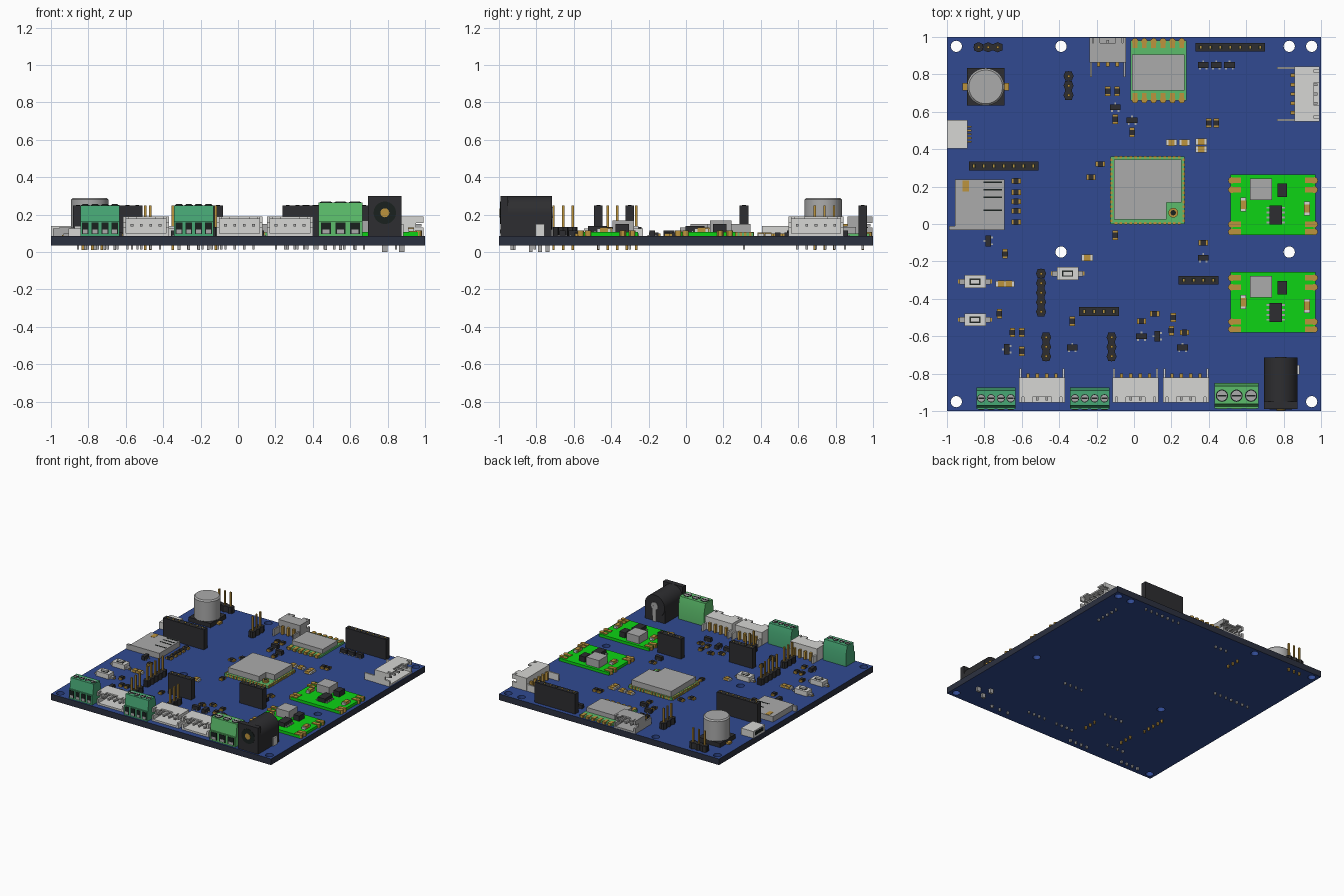
import bpy, bmesh, math
from mathutils import Matrix, Vector

cube = bpy.data.objects.get("Cube")
if cube:
    bpy.data.objects.remove(cube, do_unlink=True)

TOP, UNDER = 0.085, 0.035      # board faces
PITCH = 0.053                  # pin spacing
COLOURS = {
    "board blue": (.19, .29, .57), "edge slate": (.17, .19, .25),
    "black plastic": (.18, .18, .19), "metal grey": (.67, .67, .67),
    "pale plastic": (.84, .84, .83), "gold": (.74, .58, .24),
    "terminal teal": (.28, .66, .46), "leaf green": (.36, .74, .42),
    "bright green": (.05, .83, .08), "dark opening": (.10, .13, .12)}
BLUE, EDGE, BLACK, METAL, PALE, GOLD, TEAL, LEAF, BRIGHT, DARK = range(10)


def linear(c):
    return ((c + .055) / 1.055) ** 2.4


materials = []
for label, rgb in COLOURS.items():
    m = bpy.data.materials.new(label)
    m.use_nodes = True
    m.diffuse_color = [linear(c) for c in rgb] + [1]
    m.node_tree.nodes["Principled BSDF"].inputs["Base Color"].default_value = m.diffuse_color
    materials.append(m)
made = []


class Part:
    """A named object assembled from simple solids."""
    def __init__(self, name, x=0, y=0, turn=0):
        self.name, self.x, self.y, self.turn = name, x, y, turn
        self.bm = bmesh.new()

    def paint(self, verts, mat):
        for f in {f for v in verts for f in v.link_faces}:
            f.material_index = mat

    def box(self, mat, x, y, w, d, low, high):
        mx = Matrix.Translation((x, y, (low + high) / 2)) @ Matrix.Diagonal((w, d, high - low, 1))
        self.paint(bmesh.ops.create_cube(self.bm, size=1, matrix=mx)["verts"], mat)

    def rod(self, mat, x, y, r, low, high, sides=24, top=None):
        mx = Matrix.Translation((x, y, (low + high) / 2))
        self.paint(bmesh.ops.create_cone(
            self.bm, cap_ends=True, segments=sides, radius1=r, radius2=top or r,
            depth=high - low, matrix=mx)["verts"], mat)

    def barrel(self, mat, x, z, r, front, back):
        mx = Matrix.Translation((x, (front + back) / 2, z)) @ Matrix.Rotation(math.pi / 2, 4, "X")
        self.paint(bmesh.ops.create_cone(
            self.bm, cap_ends=True, segments=32, radius1=r, radius2=r,
            depth=back - front, matrix=mx)["verts"], mat)

    def profile(self, mat, points, width):
        """Side outline in y and z, extruded along x."""
        face = self.bm.faces.new([self.bm.verts.new((-width / 2, y, z)) for y, z in points])
        out = bmesh.ops.extrude_face_region(self.bm, geom=[face])["geom"]
        verts = [g for g in out if isinstance(g, bmesh.types.BMVert)]
        bmesh.ops.translate(self.bm, verts=verts, vec=Vector((width, 0, 0)))
        self.paint(verts + list(face.verts), mat)

    def done(self):
        bmesh.ops.recalc_face_normals(self.bm, faces=self.bm.faces)
        mesh = bpy.data.meshes.new(self.name)
        self.bm.to_mesh(mesh)
        self.bm.free()
        for m in materials:
            mesh.materials.append(m)
        ob = bpy.data.objects.new(self.name, mesh)
        ob.location = (self.x, self.y, 0)
        ob.rotation_euler.z = math.radians(self.turn)
        bpy.context.collection.objects.link(ob)
        made.append(ob)
        return ob


def spread(n, pitch=PITCH):
    return [(i - (n - 1) / 2) * pitch for i in range(n)]


# Circuit board with mounting holes
p = Part("circuit_board")
p.box(BLUE, 0, 0, 2, 2, UNDER, TOP)
for f in p.bm.faces:
    if abs(f.normal.z) < .5:
        f.material_index = EDGE
board = p.done()
p = Part("hole_cutter")
for x, y in [(-.95, .95), (-.39, .95), (.83, .95), (.95, .95), (-.39, -.15),
             (.83, -.15), (-.95, -.95), (.95, -.95)]:
    p.rod(BLUE, x, y, .03, 0, .2)
cutter = p.done()
cutter.hide_render = True
cutter.hide_set(True)
made.remove(cutter)
cut = board.modifiers.new("holes", "BOOLEAN")
cut.operation, cut.object = "DIFFERENCE", cutter


# Screw terminals
def terminal(name, x, y, n, pitch, d, high, colour):
    p = Part(name, x, y)
    w, step, h = n * pitch, .165, d / 2
    p.profile(colour, [(-h, TOP), (h, TOP), (h, .19), (h * .75, high),
                       (-h * .65, high), (-h * .85, step), (-h, step)], w)
    for i in spread(n, pitch):
        p.rod(DARK, i, 0, pitch * .42, high, high + .002)
        p.rod(METAL, i, 0, pitch * .35, high, high + .004)
        p.box(DARK, i, 0, pitch * .6, .008, high, high + .006)
        p.box(DARK, i, -h, pitch * .7, .006, .097, .157)
        p.box(METAL, i, -h, pitch * .5, .009, .1, .12)
        p.box(METAL, i, 0, .014, .014, .012, UNDER)
    p.done()


terminal("left_screw_terminal", -.738, -.932, 4, .0525, .115, .25, TEAL)
terminal("middle_screw_terminal", -.237, -.932, 4, .0525, .115, .25, TEAL)
terminal("power_screw_terminal", .548, -.918, 3, .078, .135, .265, LEAF)


# Shrouded wire connectors, open towards local -y
def connector(name, x, y, turn, n, wing, colour=PALE):
    p = Part(name, x, y, turn)
    w, high = .05 * n + .045, .19
    p.box(colour, 0, 0, w, .135, TOP, .1)
    p.box(colour, 0, .015, w, .105, high - .012, high)
    p.box(colour, 0, .055, w, .025, TOP, high)
    for s in (-1, 1):
        side = s * (w / 2 - .008)
        p.box(colour, side, 0, .016, .135, TOP, .13)
        p.box(colour, side, 0, .016, .135, .155, high)
        p.box(colour, side, .02, .016, .095, .12, .16)
        p.box(colour, side, .06 + wing / 2, .012, wing, TOP, .14)
        p.box(colour, s * w * .3, -.05, w * .18, .035, high - .012, high)
    for i in spread(n, .05):
        p.box(METAL, i, 0, .014, .11, .137, .151)
        p.box(GOLD, i, .075, .018, .025, TOP, .15)
        p.box(METAL, i, .08, .012, .012, .015, TOP)
    p.done()


for i, x in enumerate((-.492, .008, .278)):
    connector("front_connector_%d" % (i + 1), x, -.888, 0, 4, .055)
connector("side_connector", .925, .695, 90, 5, .1)
connector("back_connector", -.14, .93, 180, 3, .085, METAL)

# Barrel power jack
p = Part("power_jack", .785)
p.box(BLACK, 0, -.97, .18, .04, TOP, .3)
p.box(BLACK, 0, -.85, .18, .26, TOP, .21)
p.barrel(BLACK, 0, .21, .09, -.98, -.715)
p.barrel(DARK, 0, .21, .06, -.993, -.985)
p.barrel(GOLD, 0, .21, .024, -.996, -.985)
p.barrel(METAL, 0, .21, .03, -.72, -.712)
p.box(METAL, 0, -.715, .03, .01, TOP, .21)
p.box(PALE, .095, -.78, .012, .05, TOP, .15)
for x, y in ((0, -.74), (0, -.83), (.09, -.78)):
    p.box(METAL, x, y, .03, .02, 0, TOP)
p.done()


# Tall sockets and pin headers
def socket(name, x, y, n):
    p = Part(name, x, y)
    p.box(BLACK, 0, 0, n * PITCH, .046, TOP, .25)
    for i in spread(n):
        p.box(DARK, i, 0, .02, .02, .25, .251)
        p.box(GOLD, i, 0, .008, .014, .25, .252)
        p.box(METAL, i, 0, .012, .012, .015, UNDER)
    p.done()


def header(name, x, y, n, turn=90):
    p = Part(name, x, y, turn)
    for i in spread(n, .051):
        p.rod(BLACK, i, 0, .027, TOP, .135, 8)
        p.box(BLACK, i, 0, .05, .036, TOP, .135)
        p.box(GOLD, i, 0, .013, .013, .01, .25)
    p.done()


socket("back_socket", .515, .945, 7)
socket("left_socket", -.697, .31, 7)
socket("right_socket", .345, -.3, 4)
socket("centre_socket", -.187, -.468, 4)
header("back_left_header", -.78, .945, 3, 0)
header("back_header", -.35, .74, 3)
header("long_header", -.497, -.367, 5)
header("front_left_header", -.47, -.657, 3)
header("front_header", -.12, -.657, 3)

# Radio module with edge pads
p = Part("radio_module", .13, .82)
p.box(LEAF, 0, 0, .3, .32, TOP, .1)
p.box(METAL, 0, -.01, .28, .195, .1, .135)
for x in spread(6, .05):
    for s in (-1, 1):
        p.box(GOLD, x, s * .145, .026, .05, TOP, .104)
        p.rod(GOLD, x, s * .157, .017, TOP, .106, 12)
p.done()

# Main processor module
p = Part("processor_module", .073, .18)
p.box(LEAF, 0, 0, .395, .36, TOP, .105)
p.box(METAL, 0, .05, .36, .23, .105, .15)
p.box(METAL, -.04, -.11, .28, .09, .105, .15)
p.rod(GOLD, .137, -.12, .026, .105, .118)
p.rod(DARK, .137, -.12, .014, .118, .12)
for s in (-1, 1):
    for y in spread(14, .025):
        p.box(GOLD, s * .194, y, .014, .014, TOP, .107)
    for x in spread(14, .026):
        p.box(GOLD, x, s * .177, .014, .014, TOP, .107)
p.done()

# Two voltage converters
for i, y in enumerate((.103, -.418)):
    p = Part("voltage_converter_%d" % (i + 1), .743, y)
    p.box(BRIGHT, 0, 0, .455, .325, TOP, .107)
    p.box(METAL, -.064, .083, .115, .115, .107, .17)
    p.box(BLACK, .05, .078, .052, .072, .107, .15)
    p.box(BLACK, .015, -.055, .066, .1, .107, .14)
    for q in spread(4, .026):
        p.box(METAL, .015, q - .055, .1, .01, .107, .115)
    for x, q in ((-.158, .0), (.182, -.02)):
        p.box(PALE, x, q, .03, .075, .107, .125)
        p.box(GOLD, x, q, .032, .045, .107, .13)
    for sx in (-1, 1):
        for sy in (.08, .13, -.105, -.145):
            p.box(GOLD, sx * .2, sy, .056, .03, TOP, .112)
            p.rod(GOLD, sx * .222, sy, .018, TOP, .115, 12)
    p.done()

# Electrolytic capacitor
p = Part("round_capacitor", -.793, .733)
p.box(BLACK, 0, 0, .2, .2, TOP, .12)
p.box(GOLD, 0, 0, .25, .04, TOP, .1)
p.rod(METAL, 0, 0, .1, .12, .28, 48)
p.rod(METAL, 0, 0, .1, .28, .29, 48, .09)
p.done()

# Memory card slot
p = Part("card_slot", -.825, .103)
p.box(METAL, 0, 0, .265, .27, TOP, .13)
p.box(METAL, -.14, -.125, .05, .02, TOP, .125)
p.box(GOLD, -.075, .1, .035, .06, .13, .132)
for y in (.12, .08, .04, -.03):
    p.box(DARK, .07, y, .1, .008, .13, .132)
p.done()

# Small cable port
p = Part("cable_port", -.945, .48)
p.box(PALE, 0, 0, .11, .15, TOP, .14)
p.box(DARK, -.054, 0, .004, .11, .1, .13)
for y in spread(5, .02):
    p.box(GOLD, .06, y, .03, .01, TOP, .1)
p.done()

# Push buttons
for i, (x, y) in enumerate(((-.85, -.308), (-.85, -.512), (-.355, -.265))):
    p = Part("push_button_%d" % (i + 1), x, y)
    p.box(PALE, 0, 0, .115, .068, TOP, .125)
    p.box(METAL, 0, 0, .165, .03, TOP, .1)
    p.box(GOLD, 0, 0, .18, .02, TOP, .09)
    p.box(DARK, 0, 0, .06, .034, .125, .127)
    p.box(PALE, 0, 0, .05, .024, .125, .14)
    p.done()


# Small surface parts
def chips(name, spots, body, ends, turn=0, size=.05):
    for i, (x, y) in enumerate(spots):
        p = Part("%s_%d" % (name, i + 1), x, y, turn)
        p.box(ends, 0, 0, size, size * .55, TOP, .1)
        p.box(body, 0, 0, size * .55, size * .6, TOP, .105)
        p.done()


chips("resistor", [(-.18, .32), (-.23, .25), (-.63, .23), (-.63, .17), (-.63, .12),
      (-.63, .07), (-.63, .01), (.37, -.1), (.04, -.52), (.11, -.48), (.27, -.58)], BLACK, GOLD)
chips("upright_resistor", [(-.14, .71), (-.09, .71), (-.1, .56), (-.01, .49), (.4, .54),
      (.44, .54), (-.1, -.06), (-.69, -.16), (-.33, -.52), (-.72, -.48), (-.65, -.58),
      (-.6, -.58), (-.6, -.68), (.21, -.5), (.2, -.57)], BLACK, GOLD, 90)
chips("ceramic_capacitor", [(.2, .435), (.27, .435), (.36, .4), (.36, .44), (-.25, -.18),
      (-.71, -.32), (-.67, -.32)], GOLD, PALE, 0, .06)
for i, (x, y, turn) in enumerate([
        (-.1, .625, 0), (-.01, .555, 0), (.37, .85, 0), (.44, .85, 0), (.51, .85, 0),
        (-.78, -.09, 90), (.37, -.18, 0), (-.68, -.67, 90), (-.33, -.66, 0),
        (.04, -.6, 0), (.125, -.6, 90), (.26, -.66, 0)]):
    p = Part("transistor_%d" % (i + 1), x, y, turn)
    p.box(BLACK, 0, 0, .058, .03, TOP, .115)
    for a, b in ((-.018, -.018), (.018, -.018), (0, .018)):
        p.box(METAL, a, b, .01, .014, TOP, .09)
    p.done()

# Smooth the round surfaces, keep corners sharp
bpy.ops.object.select_all(action="DESELECT")
for ob in made:
    ob.select_set(True)
bpy.context.view_layer.objects.active = board
bpy.ops.object.shade_smooth_by_angle(angle=math.radians(30))
